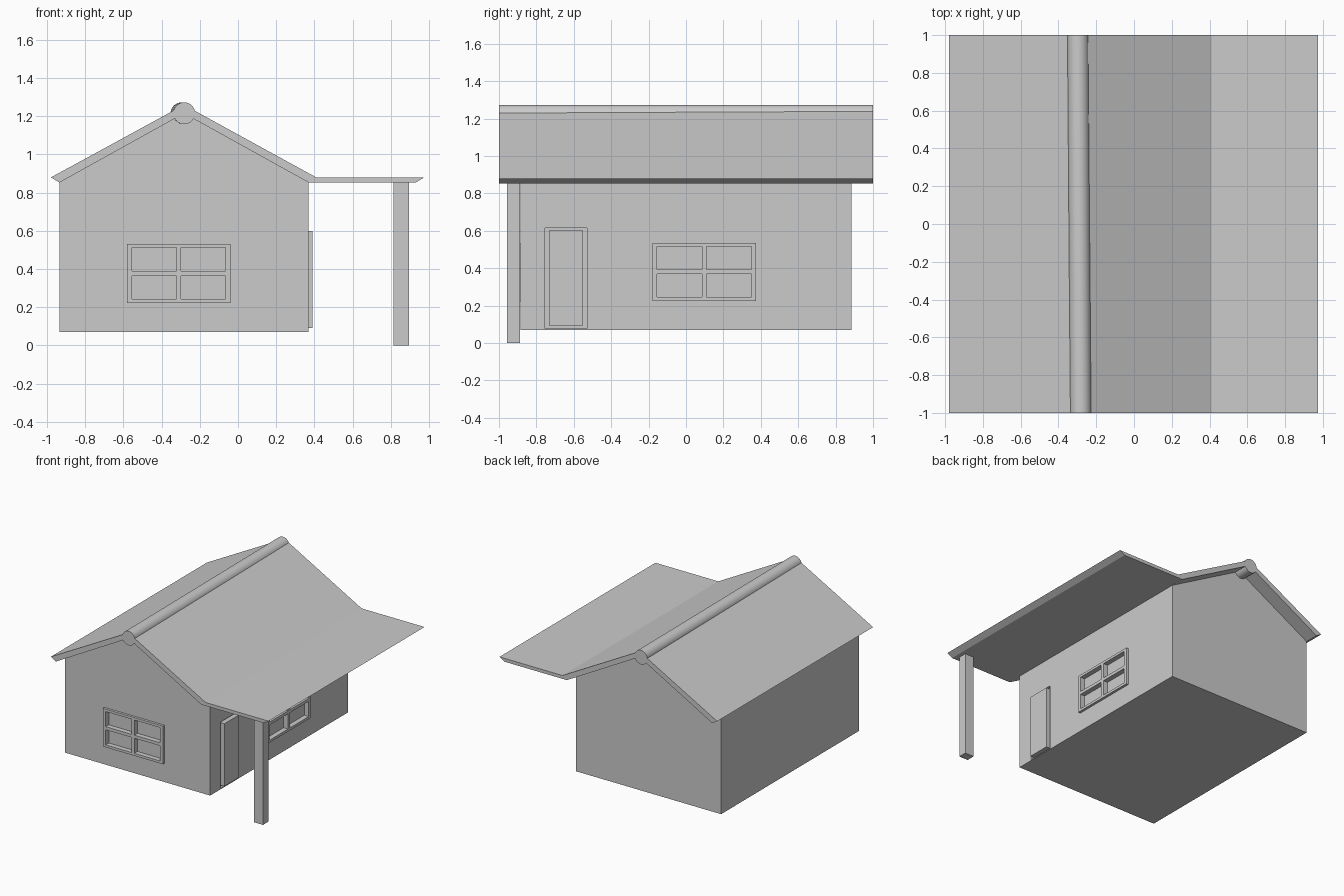
import bpy, bmesh
from mathutils import Vector

if "Cube" in bpy.data.objects:
    bpy.data.objects.remove(bpy.data.objects["Cube"])

WALL_L, WALL_R, WALL_Y = -0.935, 0.37, 0.885
RAISE, RECESS = 0.02, 0.02


def finish(name, bm):
    bmesh.ops.recalc_face_normals(bm, faces=bm.faces)
    mesh = bpy.data.meshes.new(name)
    bm.to_mesh(mesh)
    bm.free()
    obj = bpy.data.objects.new(name, mesh)
    bpy.context.collection.objects.link(obj)
    return obj


def add_box(bm, lo, hi):
    geom = bmesh.ops.create_cube(bm, size=1)
    for v in geom["verts"]:
        v.co = Vector([(a + b) / 2 + c * (b - a) for a, b, c in zip(lo, hi, v.co)])


def extrude_profile(name, points, y0, y1):
    bm = bmesh.new()
    face = bm.faces.new([bm.verts.new((x, y0, z)) for x, z in points])
    ext = bmesh.ops.extrude_face_region(bm, geom=[face])
    for v in ext["geom"]:
        if isinstance(v, bmesh.types.BMVert):
            v.co.y = y1
    return finish(name, bm)


def wall_box(bm, side, u, v, d):
    """Box on a wall: u along the wall, v up, d outward from the wall face."""
    if side == "front":
        add_box(bm, (u[0], -WALL_Y - d[1], v[0]), (u[1], -WALL_Y - d[0], v[1]))
    else:
        add_box(bm, (WALL_R + d[0], u[0], v[0]), (WALL_R + d[1], u[1], v[1]))


def cut_opening(side, u, v):
    bm = bmesh.new()
    wall_box(bm, side, u, v, (-RECESS, 0.05))
    cutter = finish("opening_cutter", bm)
    cutter.hide_render = True
    mod = walls.modifiers.new("opening", "BOOLEAN")
    mod.operation, mod.solver, mod.object = "DIFFERENCE", "EXACT", cutter
    bpy.context.view_layer.objects.active = walls
    bpy.ops.object.modifier_apply(modifier=mod.name)
    bpy.data.objects.remove(cutter)


def window(name, side, u, v, t=0.025):
    cut_opening(side, u, v)
    bm = bmesh.new()
    d = (-RECESS, RAISE)
    um, vm = sum(u) / 2, sum(v) / 2
    # three uprights, then three rails between each pair
    ups = [(u[0], u[0] + t), (um - t / 2, um + t / 2), (u[1] - t, u[1])]
    for up in ups:
        wall_box(bm, side, up, v, d)
    for a, b in zip(ups, ups[1:]):
        for rail in [(v[0], v[0] + t * 0.8), (vm - t / 2, vm + t / 2), (v[1] - t * 0.8, v[1])]:
            wall_box(bm, side, (a[1], b[0]), rail, d)
    return finish(name, bm)


# Gabled walls
walls = extrude_profile("walls", [
    (WALL_L, 0.07), (WALL_R, 0.07), (WALL_R, 0.853), (-0.283, 1.22), (WALL_L, 0.853)],
    -WALL_Y, WALL_Y)

# Roof with flat porch extension
extrude_profile("roof", [
    (-0.98, 0.88), (-0.283, 1.26), (0.41, 0.88), (0.975, 0.88),
    (0.93, 0.853), (WALL_R, 0.853), (-0.283, 1.215), (WALL_L, 0.853)], -1, 1)

# Ridge roll, drifting slightly left toward the back
bpy.ops.mesh.primitive_cylinder_add(vertices=32, radius=0.057, depth=2,
                                    location=(-0.289, 0, 1.216), rotation=(1.570796, 0, 0))
ridge = bpy.context.object
ridge.name = "ridge_roll"
for v in ridge.data.vertices:
    v.co.x += 0.007 if v.co.z > 0 else -0.007
bpy.ops.object.shade_smooth_by_angle()

# Windows
window("front_window", "front", (-0.58, -0.04), (0.222, 0.532))
window("side_window", "right", (-0.18, 0.375), (0.225, 0.535))

# Door set in its opening
cut_opening("right", (-0.755, -0.53), (0.077, 0.615))
bm = bmesh.new()
wall_box(bm, "right", (-0.733, -0.55), (0.092, 0.6), (-RECESS, RAISE))
finish("door", bm)

# Porch post
bm = bmesh.new()
add_box(bm, (0.815, -0.957, 0), (0.895, -0.888, 0.855))
finish("porch_post", bm)
